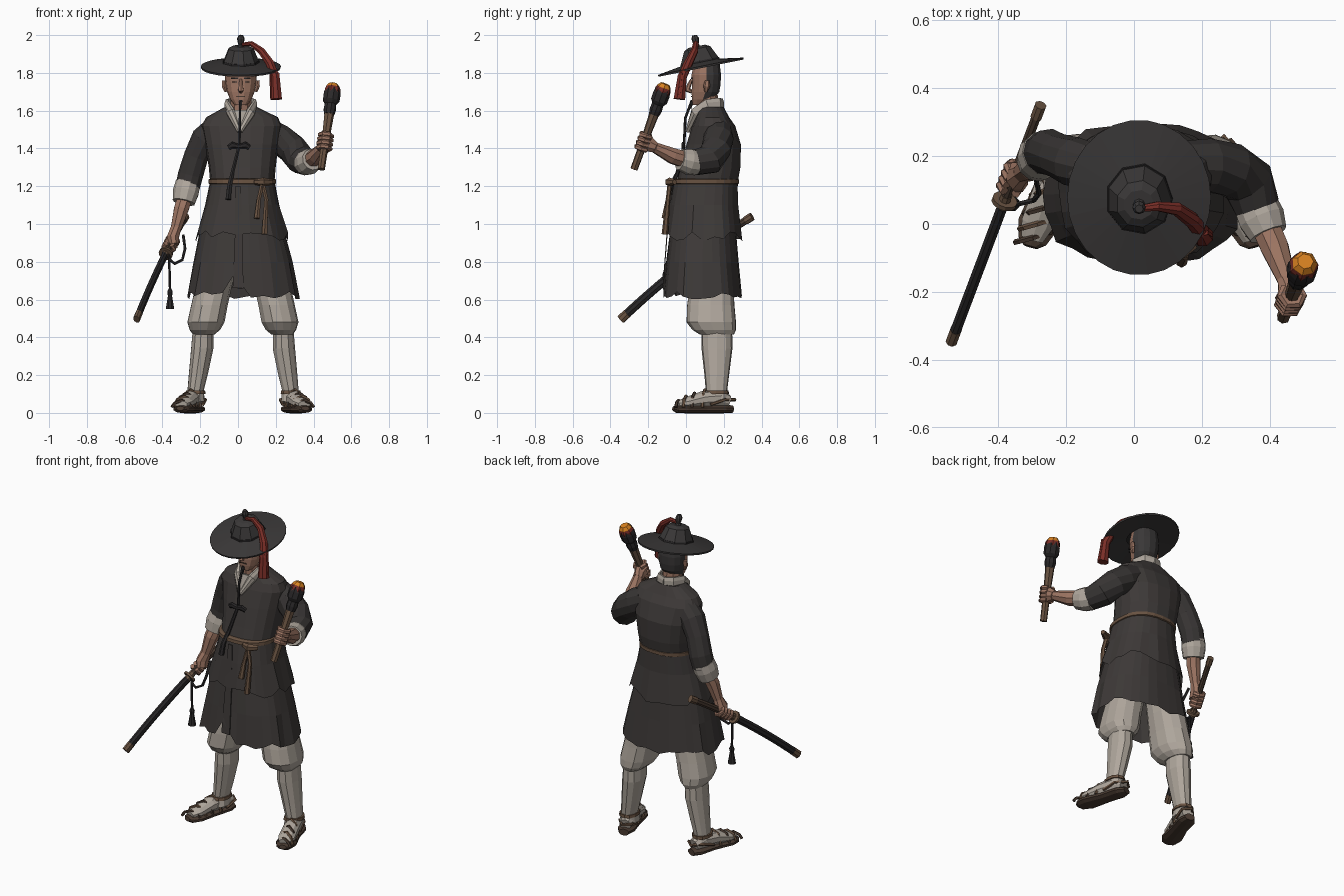
import bpy, bmesh, math, random
from mathutils import Vector as V

random.seed(4)

def material(name, r, g, b):
    m = bpy.data.materials.new(name)
    m.diffuse_color = (r, g, b, 1)
    return m

COAT = material("charcoal_coat", .047, .041, .039)
SLEEVE = material("dark_sleeve", .038, .034, .033)
HAT = material("hat_grey", .042, .039, .039)
CLOTH = material("off_white_cloth", .43, .385, .335)
SKIN = material("skin", .34, .18, .125)
RED = material("dull_red", .19, .027, .02)
ROPE = material("rope_brown", .14, .085, .053)
WOOD = material("dark_brown", .065, .042, .03)
EMBER = material("ember_orange", .68, .22, .015)
BLACK = material("soft_black", .023, .021, .022)

def loft(name, rings, mat, caps=(True, True), extra=None, rule=None):
    """Skin a list of equal rings; rule(face centre) picks the second material."""
    bm = bmesh.new()
    rows = [[bm.verts.new(p) for p in ring] for ring in rings]
    n = len(rows[0])
    for a, b in zip(rows, rows[1:]):
        for i in range(n):
            bm.faces.new((a[i], a[(i + 1) % n], b[(i + 1) % n], b[i]))
    if caps[0]:
        bm.faces.new(rows[0])
    if caps[1]:
        bm.faces.new(rows[-1])
    bmesh.ops.recalc_face_normals(bm, faces=bm.faces)
    if rule:
        for f in bm.faces:
            f.material_index = int(rule(f.calc_center_median()))
    me = bpy.data.meshes.new(name)
    bm.to_mesh(me)
    bm.free()
    me.materials.append(mat)
    if extra:
        me.materials.append(extra)
    ob = bpy.data.objects.new(name, me)
    bpy.context.collection.objects.link(ob)
    return ob

def stack(name, rows, mat, n=16, p=2.4, fold=0, hem=0, slit=0, **kw):
    """Rows of (z, x0, x1, y0, y1) become rounded horizontal sections."""
    wob = [random.uniform(-1, 1) for _ in range(n)]
    rings = []
    for k, (z, x0, x1, y0, y1) in enumerate(rows):
        f, last = k / (len(rows) - 1), k == len(rows) - 1
        ring = []
        for i in range(n):
            a = 2 * math.pi * i / n
            c, s = math.cos(a), math.sin(a)
            g = 1 + fold * f * wob[i]
            x = (x0 + x1) / 2 + abs(x1 - x0) / 2 * g * math.copysign(abs(c) ** (2 / p), c)
            y = (y0 + y1) / 2 + abs(y1 - y0) / 2 * g * math.copysign(abs(s) ** (2 / p), s)
            dz = random.uniform(-hem, hem) if last else 0
            if last and i == 3 * n // 4:
                dz += slit
            ring.append((x, y, z + dz))
        rings.append(ring)
    return loft(name, rings, mat, **kw)

def tube(name, pts, radii, mat, n=8, **kw):
    """Sweep an n-sided section along pts; each radius is a number or (side, up)."""
    pts = [V(q) for q in pts]
    if not isinstance(radii, list):
        radii = [radii] * len(pts)
    whole = (pts[-1] - pts[0]).normalized()
    ref = V((0, 1, 0)) if abs(whole.z) > .8 else V((0, 0, 1))
    rings = []
    for i, q in enumerate(pts):
        t = (pts[min(i + 1, len(pts) - 1)] - pts[max(i - 1, 0)]).normalized()
        side = t.cross(ref).normalized()
        up = side.cross(t)
        r = radii[i] if isinstance(radii[i], tuple) else (radii[i], radii[i])
        rings.append([q + side * r[0] * math.cos(2 * math.pi * (j + .5) / n)
                      + up * r[1] * math.sin(2 * math.pi * (j + .5) / n) for j in range(n)])
    return loft(name, rings, mat, **kw)

def fist(name, wrist, centre, axis, grip):
    """Palm plus four fingers curled round a grip."""
    wrist, centre, axis = V(wrist), V(centre), V(axis).normalized()
    back = (wrist - centre)
    back = (back - axis * back.dot(axis)).normalized()
    out = axis.cross(back)
    tube(name + "_palm", [wrist, wrist.lerp(centre, .6), centre + out * .02],
         [.03, (.034, .045), (.028, .042)], SKIN)
    for k in range(4):
        o = centre + axis * (.036 - .024 * k)
        arc = [o + (out * math.cos(a) + back * math.sin(a)) * (grip + .012)
               for a in (1.0, 0, -1, -2, -3, -4)]
        tube(f"{name}_finger_{k}", arc, .0135, SKIN, 6)

# Coat body, skirts and belt
stack("coat_body", [(1.19, -.145, .19, -.06, .27), (1.30, -.155, .2, -.03, .29),
      (1.42, -.175, .215, 0, .293), (1.52, -.195, .232, .03, .262),
      (1.565, -.17, .213, .05, .23), (1.62, -.07, .10, .07, .2)], COAT, 18, fold=.02)
stack("coat_lower_skirt", [(1.0, -.195, .235, -.08, .262), (.8, -.235, .285, -.105, .28),
      (.622, -.268, .318, -.123, .298)], COAT, 30, fold=.04, hem=.02, slit=.12, caps=(False, False))
stack("coat_upper_skirt", [(1.23, -.147, .193, -.062, .273), (1.1, -.177, .222, -.085, .274),
      (.935, -.228, .273, -.107, .292)], COAT, 26, fold=.04, hem=.028, caps=(True, False))
tube("coat_front_flap", [(.0, -.075, 1.2), (.005, -.1, .95), (.0, -.122, .66)],
     [(.02, .004), (.03, .004), (.04, .004)], COAT, 4)
stack("rope_belt", [(1.21, -.145, .19, -.06, .27), (1.215, -.157, .202, -.075, .281),
      (1.235, -.157, .202, -.073, .281), (1.24, -.145, .19, -.06, .27)], ROPE, 24)
tube("belt_knot", [(.09, -.07, 1.222), (.135, -.088, 1.222), (.18, -.06, 1.222)], [.014, .024, .014], ROPE, 6)
for i, (x, z) in enumerate([(.10, 1.03), (.14, .945)]):
    tube(f"belt_end_{i}", [(.13, -.085, 1.22), (x + .01, -.095, 1.13), (x, -.112, z)],
         [.012, .012, .017], ROPE, 6)

# Shirt collar, and the dark tie with its bow
for s in (-1, 1):
    tube(f"collar_{s}", [(.015, .19, 1.63), (.015 + s * .05, .175, 1.635), (.015 + s * .075, .115, 1.628),
         (.015 + s * .052, .05, 1.59), (.01, .014, 1.49)], [(.012, .036)] * 3 + [(.022, .028), (.02, .012)], CLOTH)
    tube(f"tie_bow_{s}", [(.005, -.012, 1.41), (.005 + s * .035, -.018, 1.418), (.005 + s * .055, -.012, 1.405)],
         [.012, (.008, .018), (.006, .014)], BLACK, 6)
tube("shirt_front", [(.012, .045, 1.6), (.012, .02, 1.51)], [(.055, .012), (.012, .01)], CLOTH, 6)
tube("chin_cord", [(.012, .03, 1.65), (.01, -.004, 1.56), (.008, -.01, 1.42)], .007, BLACK, 6)
tube("tie_tail", [(.005, -.012, 1.41), (-.03, -.045, 1.27), (-.045, -.08, 1.2), (-.052, -.092, 1.13)],
     [.009, .011, .014, .016], BLACK, 6)

# Head with cropped hair
tube("neck", [(.015, .12, 1.54), (.015, .11, 1.68)], .058, SKIN, 10)
stack("head", [(1.63, -.018, .048, .035, .1), (1.66, -.042, .072, .03, .15), (1.70, -.058, .088, .028, .178),
      (1.74, -.066, .096, .03, .185), (1.79, -.07, .1, .028, .187), (1.85, -.06, .09, .04, .18)],
      SKIN, 14, 2.2, extra=HAT, rule=lambda c: c.z > 1.67 and c.y > .1)
tube("nose", [(.015, .03, 1.765), (.015, .014, 1.73), (.015, .008, 1.71), (.015, .03, 1.698)],
     [.008, .012, .016, .008], SKIN, 6)
tube("mouth", [(-.008, .029, 1.675), (.038, .029, 1.675)], .004, WOOD, 4)
tube("goatee", [(.015, .034, 1.655), (.015, .025, 1.61)], [.01, .003], BLACK, 6)
for s in (-1, 1):
    x = .015 + s * .034
    tube(f"eye_{s}", [(x - .013, .031, 1.752), (x + .013, .031, 1.752)], .005, BLACK, 4)
    tube(f"brow_{s}", [(x - .018, .031, 1.772), (x + .018, .031, 1.772)], .006, BLACK, 4)
    tube(f"ear_{s}", [(.015 + s * .08, .105, 1.70), (.015 + s * .09, .11, 1.73), (.015 + s * .088, .112, 1.76)],
         [.008, (.012, .018), .012], SKIN, 6)

# Hat, tilted forward
def hat_part(name, rows, n, mat, caps):
    ob = stack(name, [(z, -r, r, -r * q, r * q) for z, r, q in rows], mat, n, 2, caps=caps)
    ob.location, ob.rotation_euler = (.015, .078, 1.835), (.2, 0, 0)
hat_part("hat_brim", [(.0, .08, 1), (-.01, .21, 1.1), (0, .212, 1.1), (.022, .09, 1.05)], 26, HAT, (False, False))
hat_part("hat_crown", [(.0, .097, 1.08), (.03, .095, 1.08), (.095, .068, 1.05), (.108, .045, 1)], 9, HAT, (False, True))
hat_part("hat_band", [(.017, .1, 1.08), (.03, .098, 1.08)], 9, BLACK, (True, True))
hat_part("hat_knob", [(.1, .022, 1), (.118, .013, 1), (.13, .017, 1), (.15, .02, 1), (.168, .012, 1)], 8, HAT, (True, True))
tube("hat_tassel", [(.02, .046, 1.95), (.07, .052, 1.955), (.125, .045, 1.915), (.17, .012, 1.85),
     (.195, -.02, 1.78), (.202, -.035, 1.66)], [.01, .015, .02, .024, .026, .033], RED, 8)
for i in range(4):
    tube(f"tassel_strand_{i}", [(.175 + .012 * i, -.025, 1.8), (.178 + .016 * i, -.045 + .01 * (i % 2), 1.665 + .012 * (i % 3))],
         [.009, .008], RED, 5)

# Arms: sleeve, rolled cuff, forearm
tube("right_sleeve", [(-.12, .165, 1.5), (-.175, .182, 1.45), (-.22, .2, 1.36), (-.25, .213, 1.26), (-.267, .207, 1.19)],
     [.07, .074, .066, .068, .066], SLEEVE, 11)
tube("right_cuff", [(-.264, .21, 1.215), (-.275, .198, 1.17), (-.287, .183, 1.115)], [.067, .07, .06], CLOTH, 11)
tube("right_forearm", [(-.275, .195, 1.16), (-.3, .168, 1.08), (-.33, .15, .97)], [.043, .042, .029], SKIN)
tube("left_sleeve", [(.15, .17, 1.49), (.22, .172, 1.45), (.285, .16, 1.4), (.335, .125, 1.34), (.362, .05, 1.325)],
     [.075, .08, .08, .08, .068], SLEEVE, 11)
tube("left_cuff", [(.356, .06, 1.322), (.376, .015, 1.33), (.395, -.03, 1.342)], [.066, .07, .058], CLOTH, 11)
tube("left_forearm", [(.38, .01, 1.335), (.415, -.07, 1.36), (.45, -.165, 1.405)], [.046, .044, .029], SKIN)

# Sheathed sword held in the right hand
def sword(t):
    return V((-.275, .35, 1.04)).lerp(V((-.537, -.345, .495)), t) + V((0, 0, .11 * t * (1 - t)))
def sword_part(name, a, b, r, mat, n=8):
    tube(name, [sword(a + (b - a) * k / 6) for k in range(7)], r, mat, n)
sword_part("sword_pommel", 0, .05, (.018, .023), ROPE)
sword_part("sword_grip", .05, .38, (.015, .02), WOOD)
sword_part("sword_guard", .4, .415, .038, ROPE, 12)
sword_part("sword_collar", .38, .43, (.018, .022), ROPE)
sword_part("sword_scabbard", .43, .95, (.017, .024), BLACK)
sword_part("scabbard_tip", .95, 1, (.018, .025), ROPE)
fist("right_hand", (-.328, .152, .98), sword(.31), sword(.2) - sword(.4), .017)
tube("sword_cord", [(-.29, .14, .94), (-.28, .09, .87), (-.295, .07, .81), (-.335, .06, .79), (-.36, .06, .81), (-.372, .065, .85)],
     .008, BLACK, 6)
tube("sword_tassel", [(-.365, .06, .84), (-.36, .06, .66), (-.36, .06, .64), (-.36, .06, .62), (-.36, .06, .55)],
     [.007, .007, .016, .012, .024], BLACK, 8)

# Torch held in the left hand
def torch(t):
    return V((.44, -.275, 1.29)).lerp(V((.505, -.11, 1.742)), t)
def torch_part(name, ts, rs, mat, n=8):
    tube(name, [torch(t) for t in ts], rs, mat, n)
torch_part("torch_stick", [0, .4, .7], [.02, .022, .028], ROPE, 7)
torch_part("torch_wrap", [.64, .7, .76, .8, .88, .94], [.028, .034, .031, .045, .046, .04], BLACK, 9)
torch_part("torch_char", [.88, .93, .96], [.043, .044, .038], RED, 7)
torch_part("torch_ember", [.92, .965, 1.0], [.04, .038, .024], EMBER, 7)
fist("left_hand", (.45, -.165, 1.405), torch(.32), torch(1) - torch(0), .02)

# Legs and straw sandals, mirrored about the body's centre line
for side, s in (("right", -1), ("left", 1)):
    mx = lambda x: x if s < 0 else .052 - x
    leg = lambda rows: [(z, mx(a), mx(b), c, d) for z, a, b, c, d in rows]
    path = lambda pts: [(mx(x), y, z) for x, y, z in pts]
    stack(side + "_trouser", leg([(.95, -.16, .02, .04, .24), (.68, -.225, -.03, .02, .25), (.57, -.25, -.055, .004, .255),
          (.48, -.27, -.072, .0, .262), (.44, -.258, -.095, .03, .262), (.415, -.24, -.125, .07, .25)]), CLOTH, 13, 2.2, fold=.05)
    stack(side + "_shin_wrap", leg([(.46, -.24, -.13, .08, .245), (.34, -.25, -.13, .082, .246), (.2, -.262, -.16, .098, .228),
          (.12, -.268, -.18, .105, .218), (.06, -.275, -.175, .09, .225)]), CLOTH, 11, 2.2, fold=.03)
    tube(side + "_foot", path([(-.212, .225, .06), (-.228, .17, .075), (-.255, .09, .07), (-.285, 0, .052), (-.3, -.045, .045)]),
         [(.036, .035), (.046, .05), (.047, .046), (.05, .03), (.034, .018)], CLOTH, 10)
    tube(side + "_sandal_sole", path([(-.208, .245, .02), (-.222, .2, .02), (-.25, .1, .02), (-.285, -.005, .02),
         (-.3, -.05, .02), (-.305, -.067, .024)]),
         [(.03, .02), (.052, .022), (.05, .022), (.062, .022), (.045, .02), (.022, .012)], WOOD, 10)
    for k, (cx, cy, h) in enumerate([(-.298, -.04, .066), (-.285, 0, .088), (-.27, .045, .104), (-.25, .1, .122)]):
        tube(f"{side}_sandal_strap_{k}", path([(cx - .052, cy - .014, .03), (cx - .036, cy - .01, h * .8), (cx, cy, h),
             (cx + .038, cy + .012, h * .8), (cx + .052, cy + .016, .03)]), .009, ROPE if k % 2 else WOOD, 5)
    tube(side + "_heel_strap", path([(-.285, .13, .045), (-.262, .205, .07), (-.212, .258, .07), (-.172, .22, .07), (-.185, .15, .045)]),
         .009, ROPE, 5)
    stack(side + "_ankle_tie", leg([(.1, -.28, -.172, .09, .228), (.118, -.278, -.174, .094, .226)]), ROPE, 11, 2.2)
